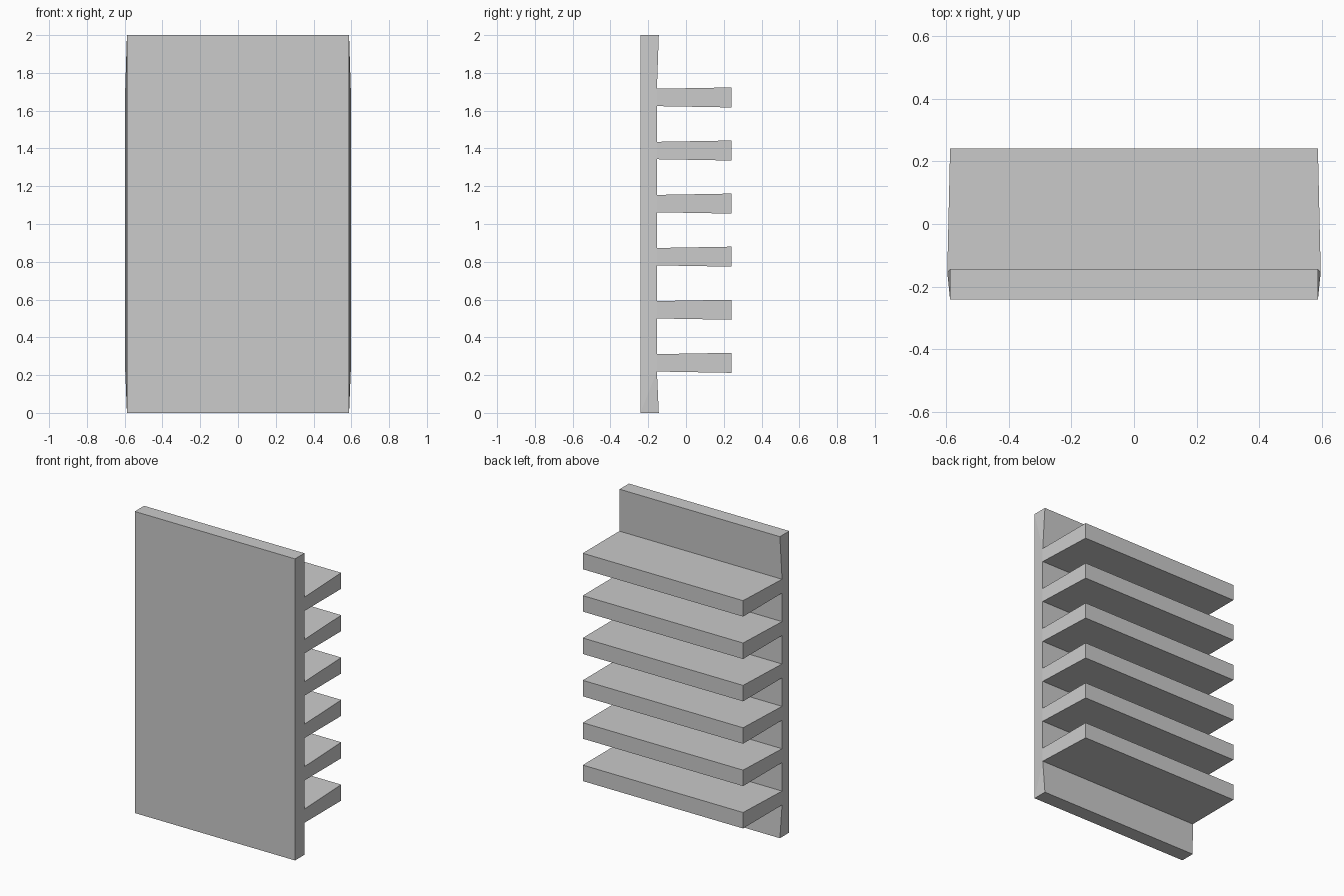
import bpy, bmesh

if "Cube" in bpy.data.objects:
    bpy.data.objects.remove(bpy.data.objects["Cube"])

FRONT, BACK, ROOT, TIP = -0.242, -0.144, -0.154, 0.242
END_X, ROOT_X = 0.588, 0.597      # half widths at outer edges and at fin roots
N, FIRST, PITCH = 6, 0.265, 0.281

# Side profile as (half width, y, z): plate front, then up the finned back
profile = [(END_X, FRONT, 2), (END_X, FRONT, 0), (END_X, BACK, 0)]
fins = []
for i in range(N):
    z = FIRST + i * PITCH
    fins.append(len(profile))
    profile += [(ROOT_X, ROOT, z - 0.046), (END_X, TIP, z - 0.053),
                (END_X, TIP, z + 0.053), (ROOT_X, ROOT, z + 0.046)]
profile.append((END_X, BACK, 2))

bm = bmesh.new()
right = [bm.verts.new((x, y, z)) for x, y, z in profile]
left = [bm.verts.new((-x, y, z)) for x, y, z in profile]

# Surfaces running across the width
n = len(profile)
for i in range(n):
    j = (i + 1) % n
    bm.faces.new((right[i], right[j], left[j], left[i]))

# End faces: fin ends, plate edge, and slanted plate corners
roots = [k for f in fins for k in (f, f + 3)]
for side in (right, left):
    for f in fins:
        bm.faces.new(side[f:f + 4])
    bm.faces.new([side[0], side[1]] + [side[k] for k in roots])
    bm.faces.new((side[1], side[2], side[roots[0]]))
    bm.faces.new((side[0], side[roots[-1]], side[n - 1]))

bmesh.ops.recalc_face_normals(bm, faces=bm.faces[:])
mesh = bpy.data.meshes.new("finned_panel")
bm.to_mesh(mesh)
bm.free()
bpy.context.collection.objects.link(bpy.data.objects.new("finned_panel", mesh))
